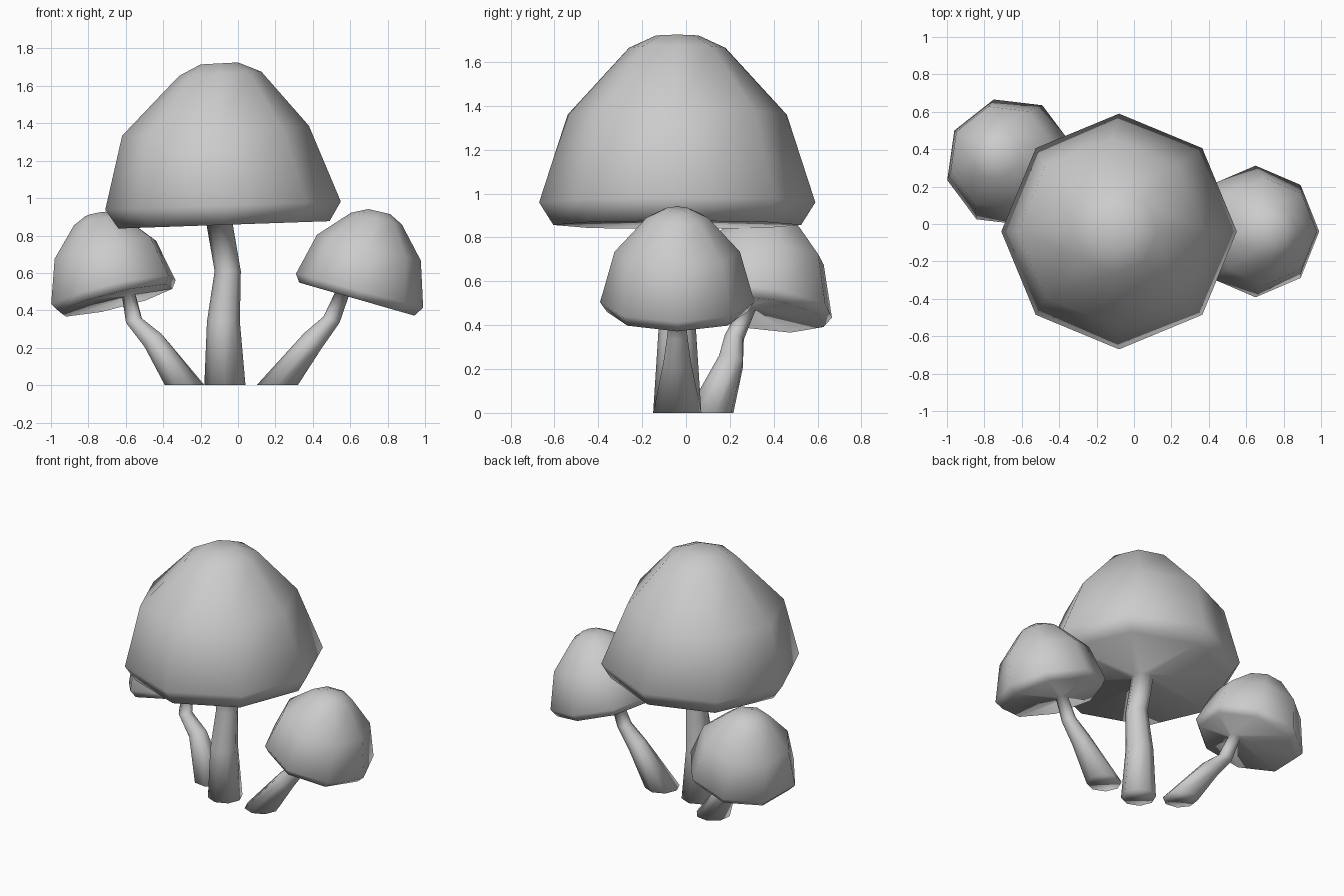
import bpy, bmesh
from math import radians, sin, cos, pi
from mathutils import Matrix, Vector

cube = bpy.data.objects.get("Cube")
if cube:
    bpy.data.objects.remove(cube, do_unlink=True)

SIDES = 8

grey = bpy.data.materials.new("plain grey")
grey.use_nodes = True
colour = (0.6, 0.6, 0.6, 1)
grey.diffuse_color = colour
grey.node_tree.nodes["Principled BSDF"].inputs["Base Color"].default_value = colour


def mushroom(name, base, azimuth, rings, height=1.0, neck_side=0.0):
    """Loft stem and cap as one skin. Ring: lean distance, z, radius, tilt."""
    bm = bmesh.new()
    turn = Matrix.Rotation(radians(azimuth), 3, "Z")
    loops = []
    for i, (lean, z, radius, tilt) in enumerate(rings):
        tip = Matrix.Rotation(radians(tilt), 3, "Y")
        centre = Vector((lean, neck_side if i == 2 else 0, z))
        loop = []
        for k in range(SIDES):
            a = 2 * pi * k / SIDES
            p = turn @ (centre + tip @ Vector((radius * cos(a), radius * sin(a), 0)))
            loop.append(bm.verts.new((p.x + base[0], p.y + base[1], p.z * height)))
        loops.append(loop)
    for low, high in zip(loops, loops[1:]):
        for k in range(SIDES):
            n = (k + 1) % SIDES
            bm.faces.new((low[k], low[n], high[n], high[k]))
    bm.faces.new(loops[0][::-1])
    bm.faces.new(loops[-1])
    bmesh.ops.recalc_face_normals(bm, faces=bm.faces)
    for f in bm.faces:
        f.smooth = True
    mesh = bpy.data.meshes.new(name)
    bm.to_mesh(mesh)
    bm.free()
    mesh.materials.append(grey)
    obj = bpy.data.objects.new(name, mesh)
    bpy.context.collection.objects.link(obj)


# Tall mushroom: stem rings, then underside, rim, shoulder and crown
tall = [
    (0, 0, 0.11, 0), (0.008, 0.34, 0.088, 0), (-0.015, 0.61, 0.07, 0),
    (0.03, 0.87, 0.07, 2),
    (0.005, 0.857, 0.565, 2), (0.01, 0.96, 0.63, 2),
    (0.05, 1.36, 0.5, 3), (0.025, 1.665, 0.22, 3), (0.03, 1.72, 0.1, 3),
]
# Small leaning mushroom, used twice
small = [
    (0, 0, 0.11, 0), (0.19, 0.237, 0.062, 42), (0.29, 0.35, 0.046, 21),
    (0.345, 0.485, 0.038, 15),
    (0.425, 0.46, 0.32, 16), (0.44, 0.505, 0.352, 15),
    (0.49, 0.735, 0.286, 14), (0.53, 0.89, 0.14, 13), (0.545, 0.928, 0.06, 13),
]

mushroom("tall_mushroom", (-0.07, -0.04), 180, tall)
mushroom("left_mushroom", (0.21, -0.04), 0, small)
mushroom("right_mushroom", (-0.285, 0.11), 150, small, height=0.985, neck_side=0.04)
